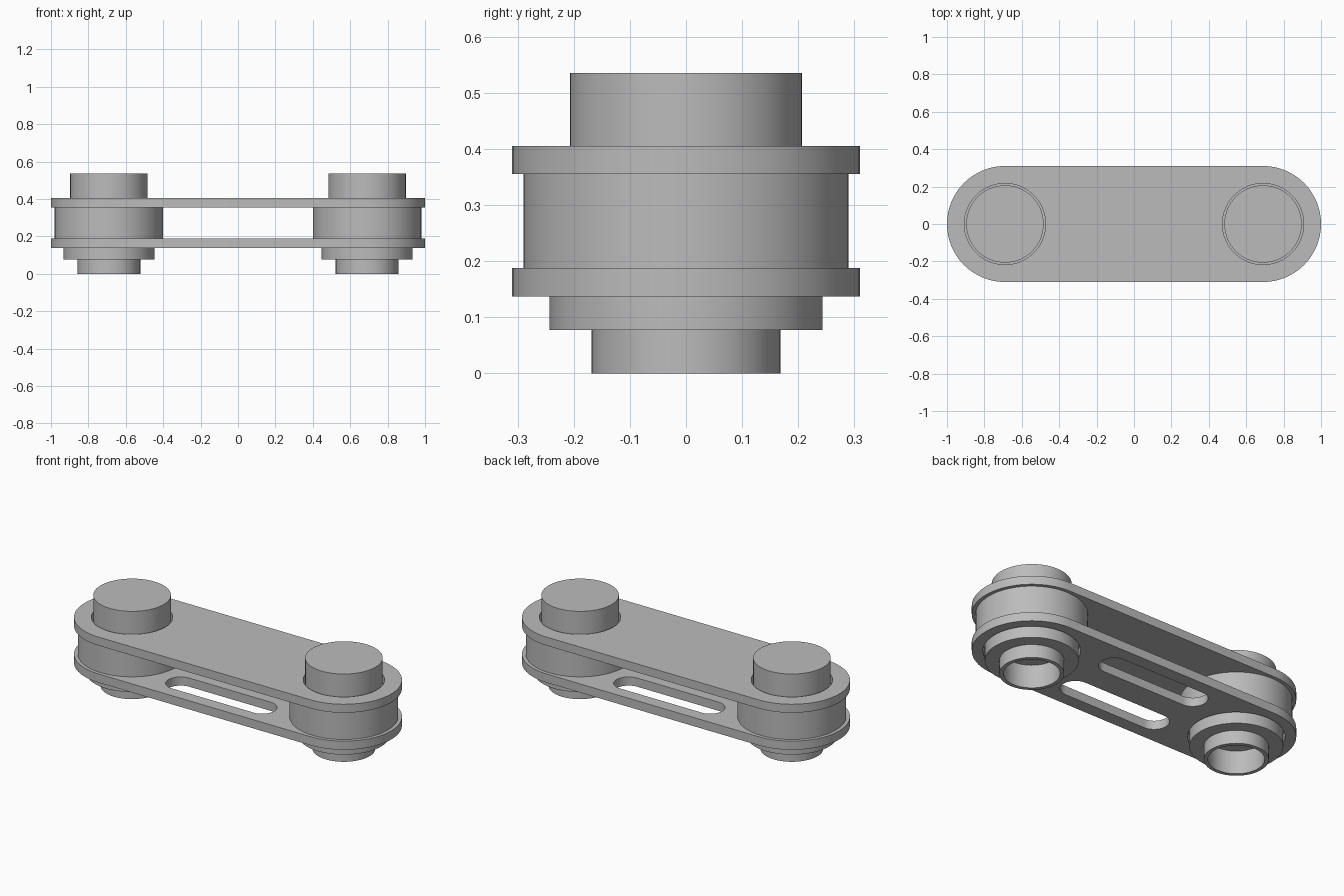
import bpy, bmesh, math

cube = bpy.data.objects.get("Cube")
if cube:
    bpy.data.objects.remove(cube, do_unlink=True)

PIN_X = 0.69
SEGMENTS = 64

steel = bpy.data.materials.new("steel_grey")
steel.use_nodes = True
steel.diffuse_color = (0.5, 0.5, 0.5, 1)
steel.node_tree.nodes["Principled BSDF"].inputs["Base Color"].default_value = (0.5, 0.5, 0.5, 1)


def finish(name, bm):
    bmesh.ops.recalc_face_normals(bm, faces=bm.faces)
    mesh = bpy.data.meshes.new(name)
    bm.to_mesh(mesh)
    bm.free()
    mesh.materials.append(steel)
    obj = bpy.data.objects.new(name, mesh)
    bpy.context.collection.objects.link(obj)
    bpy.ops.object.select_all(action='DESELECT')
    obj.select_set(True)
    bpy.context.view_layer.objects.active = obj
    bpy.ops.object.shade_smooth_by_angle(angle=math.radians(30))
    return obj


def stadium(half, radius, y=0.0):
    """Rounded slot outline running along x."""
    points = []
    n = SEGMENTS // 2
    for side, start in ((1, -math.pi / 2), (-1, math.pi / 2)):
        for i in range(n + 1):
            a = start + math.pi * i / n
            points.append((side * half + radius * math.cos(a), y + radius * math.sin(a)))
    return points


def circle(x, radius):
    angles = [2 * math.pi * i / SEGMENTS for i in range(SEGMENTS)]
    return [(x + radius * math.cos(a), radius * math.sin(a)) for a in angles]


def plate(name, loops, bottom, top):
    """Flat plate: the first loop is the outline, the others are holes."""
    bm = bmesh.new()
    for loop in loops:
        verts = [bm.verts.new((x, y, bottom)) for x, y in loop]
        for i, v in enumerate(verts):
            bm.edges.new((v, verts[(i + 1) % len(verts)]))
    bmesh.ops.triangle_fill(bm, edges=bm.edges[:], use_beauty=True, normal=(0, 0, 1))
    grown = bmesh.ops.extrude_face_region(bm, geom=bm.faces[:], use_keep_orig=True)["geom"]
    for v in grown:
        if isinstance(v, bmesh.types.BMVert):
            v.co.z = top
    return finish(name, bm)


def lathe(name, profile, x):
    """Turned part around a vertical axis at x."""
    bm = bmesh.new()
    verts = [bm.verts.new((r, 0, z)) for r, z in profile]
    edges = [bm.edges.new(pair) for pair in zip(verts, verts[1:])]
    bmesh.ops.spin(bm, geom=verts + edges, cent=(0, 0, 0), axis=(0, 0, 1),
                   angle=2 * math.pi, steps=SEGMENTS)
    bmesh.ops.remove_doubles(bm, verts=bm.verts, dist=0.0001)
    obj = finish(name, bm)
    obj.location.x = x
    return obj


# Side plates, with clearance holes around the pins and two slots below
outline = stadium(PIN_X, 0.31)
plate("upper_plate", [outline] + [circle(s * PIN_X, 0.217) for s in (1, -1)], 0.355, 0.405)
plate("lower_plate",
      [outline] + [circle(s * PIN_X, 0.252) for s in (1, -1)]
      + [stadium(0.265, 0.08, s * 0.155) for s in (1, -1)], 0.137, 0.188)

# Rollers, pins and stepped hollow bushings at both ends
for side, x in (("left", PIN_X), ("right", -PIN_X)):
    lathe("roller_" + side, [(0, 0.188), (0.29, 0.188), (0.29, 0.355), (0, 0.355)], x)
    lathe("pin_" + side, [(0, 0.3), (0.207, 0.3), (0.207, 0.535), (0, 0.535)], x)
    lathe("bushing_" + side, [(0, 0.135), (0.147, 0.135), (0.147, 0), (0.168, 0),
                              (0.168, 0.077), (0.243, 0.077), (0.243, 0.2), (0, 0.2)], x)
